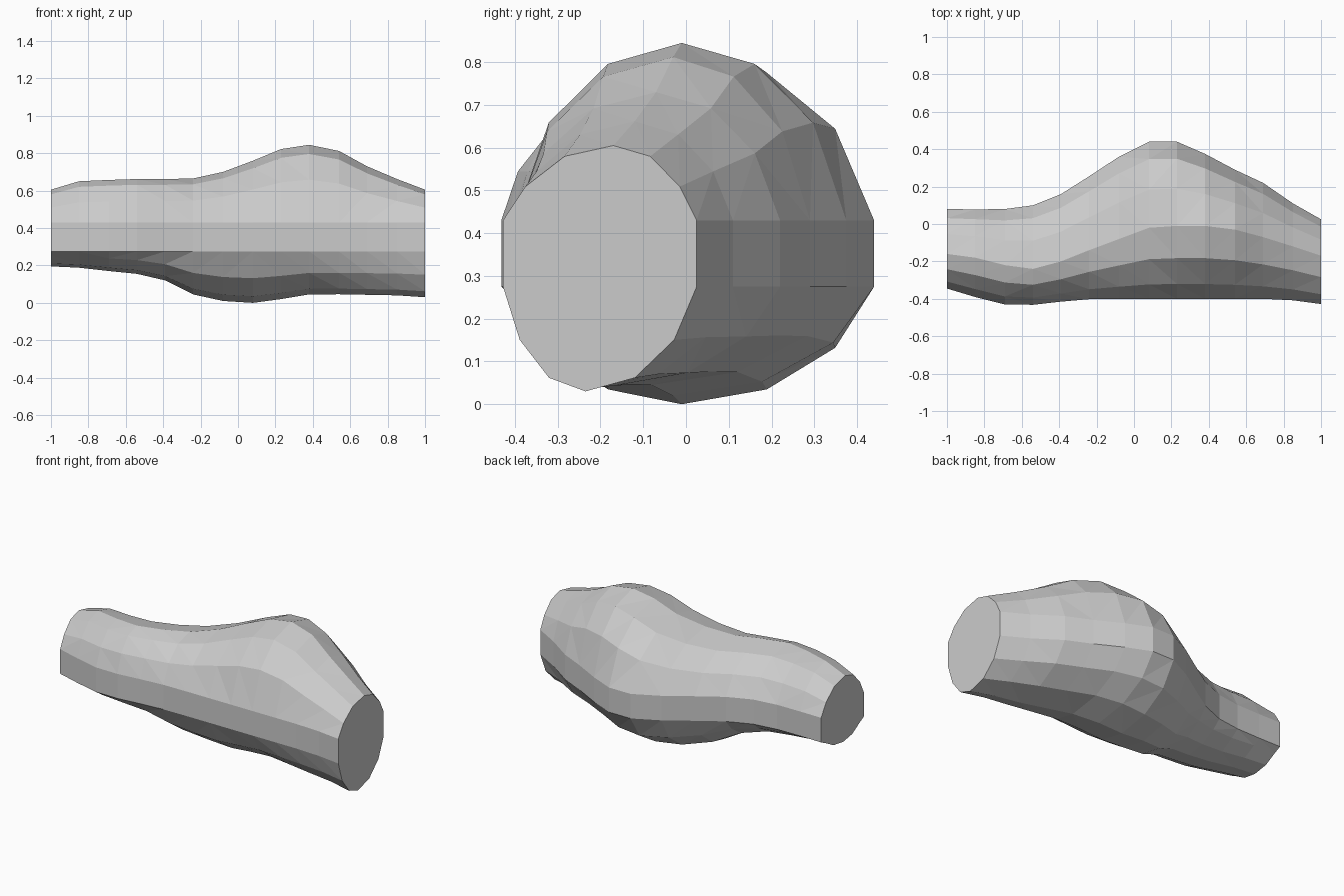
import bpy, bmesh, math

# Stations along the body: x, y min, y max, z min, z max, y of crest, y of keel
STATIONS = [
    (-1.00, -0.345, 0.080, 0.195, 0.605, -0.16, -0.14),
    (-0.85, -0.390, 0.078, 0.188, 0.650, -0.18, -0.15),
    (-0.69, -0.430, 0.080, 0.170, 0.657, -0.22, -0.16),
    (-0.54, -0.432, 0.100, 0.155, 0.662, -0.24, -0.16),
    (-0.39, -0.415, 0.160, 0.120, 0.662, -0.20, -0.12),
    (-0.24, -0.402, 0.255, 0.045, 0.665, -0.14, -0.06),
    (-0.08, -0.400, 0.360, 0.010, 0.700, -0.08, -0.01),
    (0.08, -0.400, 0.440, 0.000, 0.760, -0.02, -0.01),
    (0.23, -0.400, 0.440, 0.020, 0.822, -0.01, -0.03),
    (0.38, -0.400, 0.375, 0.045, 0.845, -0.01, -0.08),
    (0.54, -0.400, 0.290, 0.046, 0.812, -0.03, -0.13),
    (0.69, -0.400, 0.220, 0.043, 0.730, -0.07, -0.17),
    (0.85, -0.408, 0.110, 0.040, 0.662, -0.12, -0.20),
    (1.00, -0.428, 0.025, 0.030, 0.605, -0.17, -0.235),
]
SIDES = 14
MID_Z = 0.35
LOW_Z, HIGH_Z = 0.275, 0.43


def section(x, y0, y1, z0, z1, crest, keel):
    """Lopsided oval ring with an upright facet along each flank."""
    ring = []
    widen = 1 / math.cos(math.pi / SIDES)
    for i in range(SIDES):
        a = 2 * math.pi * (i + 0.5) / SIDES
        c, s = math.cos(a), math.sin(a)
        yc = crest if s > 0 else keel
        flank = abs(s) < 0.3
        k = c * widen if flank else c * 1.02
        y = yc + k * ((y1 - yc) if c > 0 else (yc - y0))
        if flank:
            z = HIGH_Z if s > 0 else LOW_Z
        else:
            z = MID_Z + s * ((z1 - MID_Z) if s > 0 else (MID_Z - z0))
        ring.append((x, y, z))
    return ring


# Lofted body with flat end caps
bm = bmesh.new()
rings = [[bm.verts.new(p) for p in section(*st)] for st in STATIONS]
for a, b in zip(rings, rings[1:]):
    for i in range(SIDES):
        j = (i + 1) % SIDES
        bm.faces.new((a[i], a[j], b[j], b[i]))
bmesh.ops.triangulate(bm, faces=bm.faces[:], quad_method='SHORT_EDGE')
bm.faces.new(rings[0])
bm.faces.new(rings[-1])
bmesh.ops.recalc_face_normals(bm, faces=bm.faces[:])

mesh = bpy.data.meshes.new("bulging_body")
bm.to_mesh(mesh)
bm.free()
body = bpy.data.objects.new("bulging_body", mesh)
bpy.context.collection.objects.link(body)
